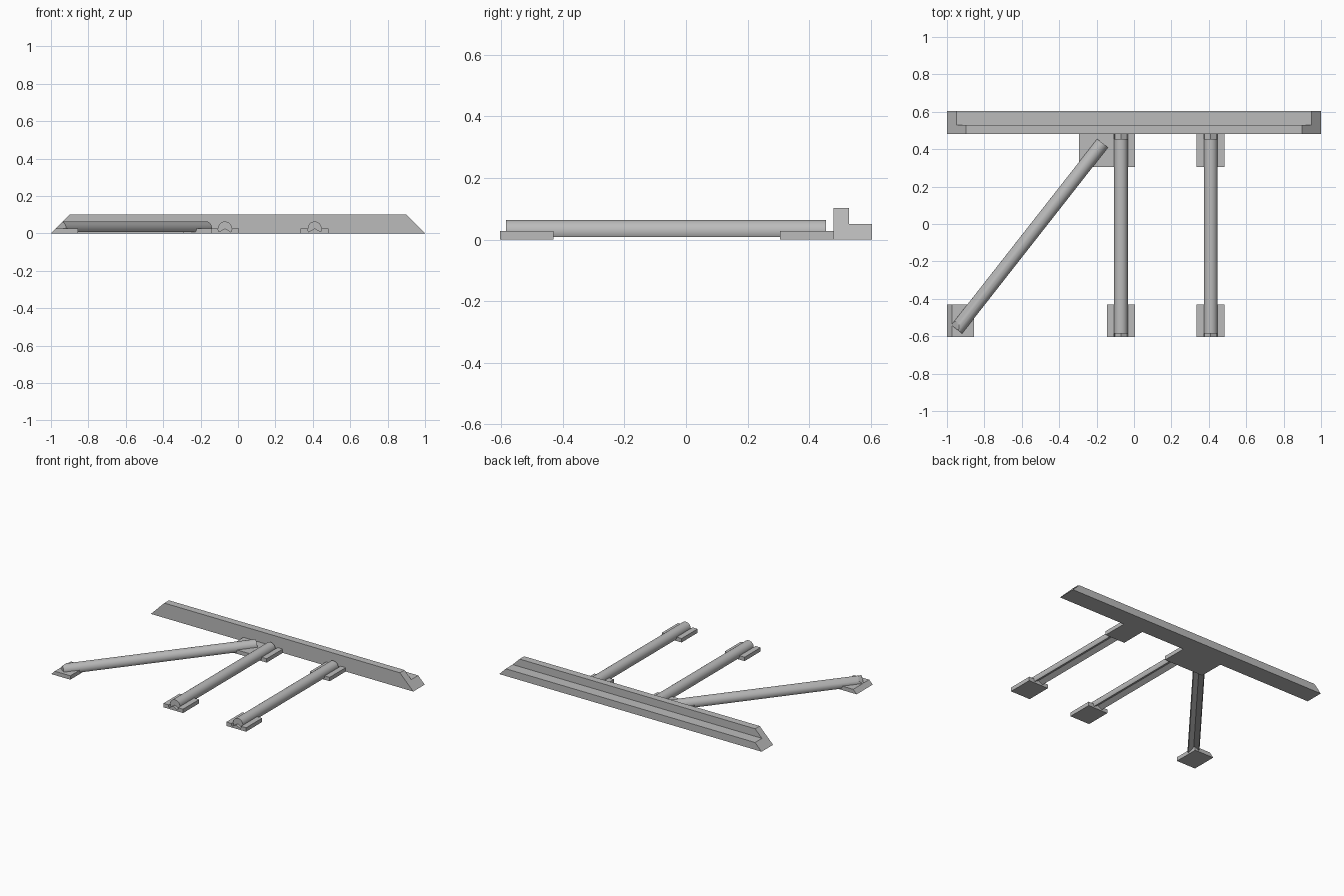
import bpy
import bmesh
import math
from mathutils import Vector, Matrix

cube = bpy.data.objects.get("Cube")
if cube:
    bpy.data.objects.remove(cube, do_unlink=True)

grey = bpy.data.materials.new("plain grey")
grey.use_nodes = True
GREY = (0.5, 0.5, 0.5, 1)
grey.diffuse_color = GREY
grey.node_tree.nodes["Principled BSDF"].inputs["Base Color"].default_value = GREY

HALF_Y = 0.605
PAD_H = 0.027
ROD_R = 0.037


def finish(name, bm):
    bmesh.ops.recalc_face_normals(bm, faces=bm.faces)
    mesh = bpy.data.meshes.new(name)
    bm.to_mesh(mesh)
    bm.free()
    obj = bpy.data.objects.new(name, mesh)
    mesh.materials.append(grey)
    bpy.context.collection.objects.link(obj)
    return obj


def loft(bm, start, end):
    """Solid between two matching outlines."""
    a = [bm.verts.new(p) for p in start]
    b = [bm.verts.new(p) for p in end]
    for i in range(len(a)):
        j = (i + 1) % len(a)
        bm.faces.new((a[i], a[j], b[j], b[i]))
    bm.faces.new(a[::-1])
    bm.faces.new(b)


def mitre_end(bm):
    """Slice off everything beyond the sloping plane at the right end."""
    geom = bm.verts[:] + bm.edges[:] + bm.faces[:]
    cut = bmesh.ops.bisect_plane(bm, geom=geom, plane_co=(-1, 0, 0),
                                 plane_no=(-1, 0, 1), clear_outer=True)
    edges = [e for e in cut["geom_cut"] if isinstance(e, bmesh.types.BMEdge)]
    if edges:
        bmesh.ops.holes_fill(bm, edges=edges, sides=0)


def make_rod(name, start, end, extra=0.0, mitred=False):
    """Round bar with a wide V groove along its underside."""
    p, q = Vector((*start, PAD_H)), Vector((*end, PAD_H))
    along = (q - p).normalized()
    side = along.cross(Vector((0, 0, 1)))
    p, q = p - along * extra, q + along * extra
    section = [Vector()]
    for i in range(25):
        t = math.radians(-30 + 10 * i)
        section.append(side * ROD_R * math.cos(t) + Vector((0, 0, ROD_R * math.sin(t))))
    bm = bmesh.new()
    loft(bm, [p + v for v in section], [q + v for v in section])
    if mitred:
        mitre_end(bm)
    return finish(name, bm)


def make_pad(name, x0, x1, y0, y1, mitred=False):
    bm = bmesh.new()
    size = Matrix.Diagonal((x1 - x0, y1 - y0, PAD_H, 1))
    place = Matrix.Translation(((x0 + x1) / 2, (y0 + y1) / 2, PAD_H / 2))
    bmesh.ops.create_cube(bm, size=1, matrix=place @ size)
    if mitred:
        mitre_end(bm)
    return finish(name, bm)


def activate(obj):
    bpy.ops.object.select_all(action="DESELECT")
    obj.select_set(True)
    bpy.context.view_layer.objects.active = obj


def cut_saddle(pad, start, end, extra):
    """Cut the seat of a rod out of a pad."""
    cutter = make_rod("saddle_cutter", start, end, extra)
    cutter.hide_render = True
    mod = pad.modifiers.new("saddle", "BOOLEAN")
    mod.operation = "DIFFERENCE"
    mod.solver = "EXACT"
    mod.object = cutter
    activate(pad)
    bpy.ops.object.modifier_apply(modifier=mod.name)
    bpy.data.objects.remove(cutter, do_unlink=True)


# L-shaped back rail with mitred ends
profile = [(0.48, 0), (HALF_Y, 0), (HALF_Y, 0.05), (0.53, 0.05), (0.53, 0.102), (0.48, 0.102)]
bm = bmesh.new()
loft(bm, [(z - 1, y, z) for y, z in profile], [(1 - z, y, z) for y, z in profile])
finish("back_rail", bm)

# Rods: two straight, one diagonal
rods = {
    "middle": ((-0.07, -0.585), (-0.07, 0.455), 0.1),
    "left": ((0.41, -0.585), (0.41, 0.455), 0.1),
    "diagonal": ((-0.948, -0.563), (-0.168, 0.432), 0.0),
}
for name, (start, end, extra) in rods.items():
    rod = make_rod(name + "_rod", start, end, mitred=(name == "diagonal"))
    activate(rod)
    bpy.ops.object.shade_smooth_by_angle(angle=math.radians(30))

# Foot pads, each with the saddles of the rods it carries
FRONT = (-HALF_Y, -0.43)
REAR = (0.305, 0.48)
pads = [
    ("middle_front_pad", -0.145, 0.005, FRONT, ["middle"]),
    ("left_front_pad", 0.335, 0.485, FRONT, ["left"]),
    ("corner_front_pad", -1.0, -0.855, FRONT, ["diagonal"]),
    ("wide_rear_pad", -0.295, 0.005, REAR, ["middle", "diagonal"]),
    ("left_rear_pad", 0.335, 0.485, REAR, ["left"]),
]
for name, x0, x1, (y0, y1), carried in pads:
    pad = make_pad(name, x0, x1, y0, y1, mitred=name.startswith("corner"))
    for key in carried:
        cut_saddle(pad, *rods[key])
